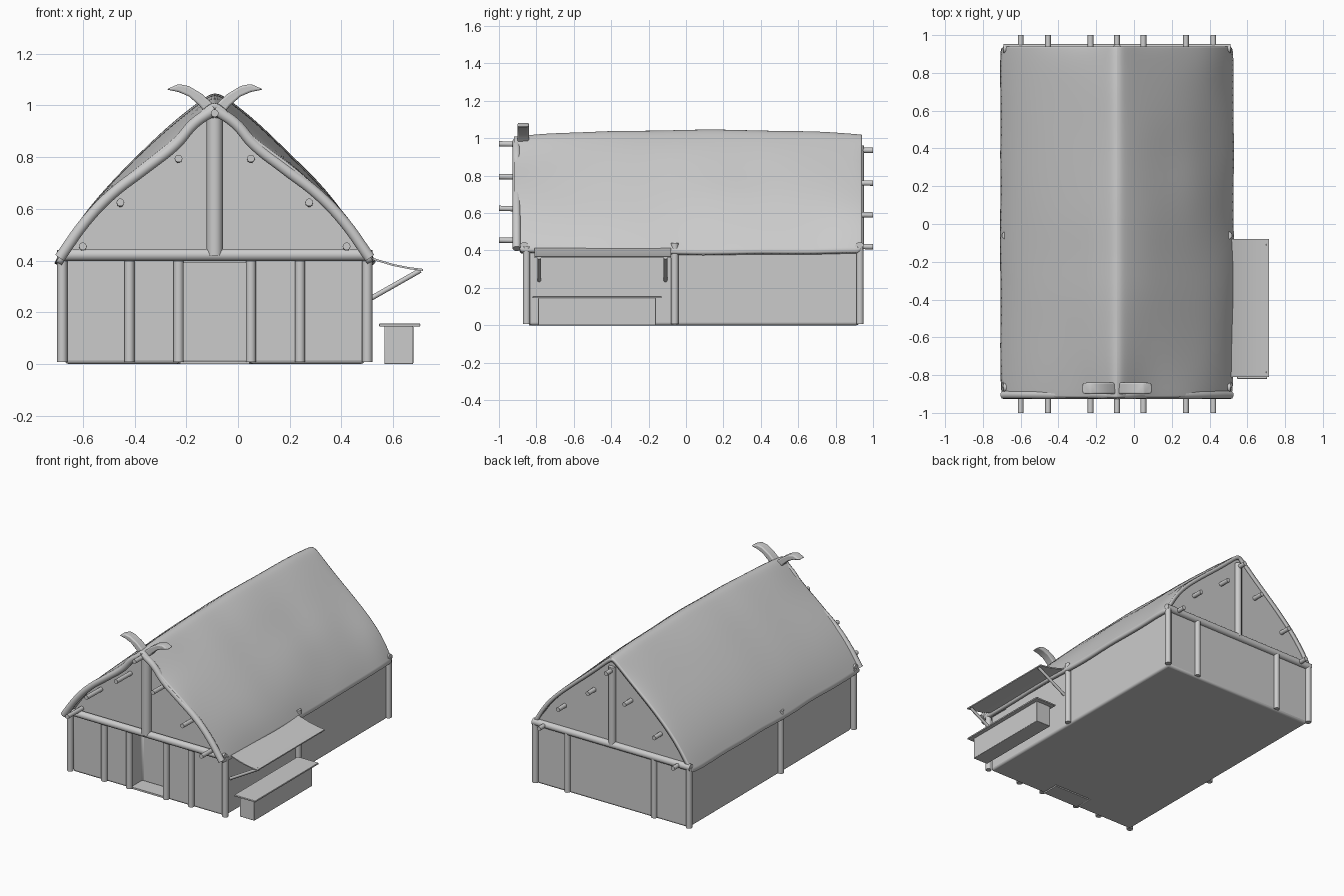
import bpy, bmesh, math
from mathutils import Vector, noise

cube = bpy.data.objects.get("Cube")
if cube:
    bpy.data.objects.remove(cube, do_unlink=True)

CX = -0.09            # centre line of the house
FRONT, BACK = -0.84, 0.925
HALF = 0.58           # half width of the walls


def add_object(name, data):
    ob = bpy.data.objects.new(name, data)
    bpy.context.collection.objects.link(ob)
    return ob


def smooth(ob, angle=40):
    bpy.ops.object.select_all(action='DESELECT')
    ob.select_set(True)
    bpy.context.view_layer.objects.active = ob
    bpy.ops.object.shade_smooth_by_angle(angle=math.radians(angle))


def prism(name, outline, offset, bevel=0.0):
    """Extrude a closed 3D outline along an offset vector."""
    bm = bmesh.new()
    face = bm.faces.new([bm.verts.new(p) for p in outline])
    ext = bmesh.ops.extrude_face_region(bm, geom=[face])
    moved = [g for g in ext["geom"] if isinstance(g, bmesh.types.BMVert)]
    bmesh.ops.translate(bm, verts=moved, vec=Vector(offset))
    bmesh.ops.recalc_face_normals(bm, faces=bm.faces)
    mesh = bpy.data.meshes.new(name)
    bm.to_mesh(mesh)
    bm.free()
    ob = add_object(name, mesh)
    if bevel:
        mod = ob.modifiers.new("soft_edges", 'BEVEL')
        mod.width = bevel
        mod.segments = 3
    smooth(ob)
    return ob


def box(name, x, y, z, bevel=0.0):
    outline = [(x[0], y[0], z[0]), (x[1], y[0], z[0]),
               (x[1], y[1], z[0]), (x[0], y[1], z[0])]
    return prism(name, outline, (0, 0, z[1] - z[0]), bevel)


def pole(name, points, radius, curved=False):
    """Round timber along a path."""
    cu = bpy.data.curves.new(name, 'CURVE')
    cu.dimensions = '3D'
    cu.bevel_depth = radius
    cu.bevel_resolution = 3
    cu.use_fill_caps = True
    if curved:
        sp = cu.splines.new('BEZIER')
        sp.bezier_points.add(len(points) - 1)
        for bp, p in zip(sp.bezier_points, points):
            bp.co = p
            bp.handle_left_type = bp.handle_right_type = 'AUTO'
        sp.resolution_u = 5
    else:
        sp = cu.splines.new('POLY')
        sp.points.add(len(points) - 1)
        for sp_point, p in zip(sp.points, points):
            sp_point.co = (*p, 1)
    return add_object(name, cu)


# Walls with a recessed doorway in the front
door_l, door_r, door_y = -0.225, 0.045, FRONT + 0.12
plan = [(CX - HALF, FRONT), (door_l, FRONT), (door_l, door_y), (door_r, door_y),
        (door_r, FRONT), (CX + HALF, FRONT), (CX + HALF, BACK), (CX - HALF, BACK)]
prism("walls", [(x, y, 0) for x, y in plan], (0, 0, 0.41), 0.015)
box("door_sill", (door_l, door_r), (FRONT, door_y), (0, 0.012))

# Roof cross-sections: (distance from centre, height)
middle = [(0, 1.055), (0.05, 1.025), (0.16, 0.94), (0.29, 0.815),
          (0.40, 0.705), (0.50, 0.59), (0.575, 0.48), (0.62, 0.39)]
sagged = [(0, 1.025), (0.05, 0.98), (0.15, 0.875), (0.27, 0.785),
          (0.38, 0.695), (0.47, 0.605), (0.55, 0.50), (0.61, 0.40)]


def section(sag):
    return [Vector(a).lerp(Vector(b), sag) for a, b in zip(middle, sagged)]


# Thatch: (y, amount of sag) for each station
stations = [(-0.92, 1.0), (-0.88, 0.85), (-0.74, 0.55), (-0.55, 0.35), (-0.36, 0.2),
            (-0.18, 0.1), (0, 0), (0.18, 0), (0.36, 0.1), (0.54, 0.2),
            (0.70, 0.25), (0.84, 0.35), (0.91, 0.5), (0.94, 0.65)]
bm = bmesh.new()
rows = []
for y, sag in stations:
    half = section(sag)
    across = [(-o, h) for o, h in reversed(half)] + [(o, h) for o, h in half[1:]]
    row = []
    for o, h in across:
        n = noise.noise(Vector((o * 4, y * 4, h * 3))) * 0.016
        edge = abs(o) / 0.62
        dy = 0.03 * edge ** 4 if y < -0.9 else 0
        row.append(bm.verts.new((CX + o + n * edge * 0.6, y + dy, h + n * 0.7)))
    rows.append(row)
for r0, r1 in zip(rows, rows[1:]):
    for j in range(len(r0) - 1):
        bm.faces.new((r0[j], r0[j + 1], r1[j + 1], r1[j]))
mesh = bpy.data.meshes.new("thatched_roof")
bm.to_mesh(mesh)
bm.free()
roof = add_object("thatched_roof", mesh)
smooth(roof, 60)
sub = roof.modifiers.new("subdivide", 'SUBSURF')
sub.levels = sub.render_levels = 2
shell = roof.modifiers.new("thickness", 'SOLIDIFY')
shell.thickness = 0.025
shell.offset = -1


# Gable panels following the underside of the roof
def gable(name, sag, y, depth):
    half = [(o * 0.97, max(h - 0.02, 0.39)) for o, h in section(sag)]
    outline = [(CX - o, y, h) for o, h in reversed(half)]
    outline += [(CX + o, y, h) for o, h in half[1:]]
    prism(name, outline, (0, depth, 0))


gable("front_gable", 0.95, FRONT, 0.15)
gable("back_gable", 0.6, BACK, -0.03)

# Upright posts
for x in (CX - 0.59, -0.42, -0.23, 0.05, 0.24, CX + 0.59):
    pole("front_post", [(x, FRONT - 0.012, 0.008), (x, FRONT - 0.012, 0.42)], 0.02)
for x in (CX - 0.585, -0.41, 0.25, CX + 0.585):
    pole("back_post", [(x, BACK + 0.005, 0.008), (x, BACK + 0.005, 0.42)], 0.02)
for side in (-1, 1):
    x = CX + side * 0.59
    pole("side_post", [(x, -0.06, 0.008), (x, -0.06, 0.44)], 0.02)

# Gable timbers
for name, y, top, r in (("front", FRONT - 0.025, 0.97, 0.032),
                        ("back", BACK + 0.003, 0.96, 0.025)):
    pole(name + "_tie_beam", [(CX - 0.6, y, 0.422), (CX + 0.6, y, 0.422)], 0.024)
    pole(name + "_king_post", [(CX, y, 0.42), (CX, y, top)], r)

# Curved front rafters
rafter = [(0.6, 0.41), (0.5, 0.55), (0.4, 0.655), (0.27, 0.755),
          (0.15, 0.85), (0.08, 0.93), (0, 0.985)]
for side in (-1, 1):
    pole("front_rafter", [(CX + side * o, -0.905, h) for o, h in rafter], 0.022, True)

# Purlins running the full length
for o, h in ((0, 0.97), (0.14, 0.795), (0.365, 0.625), (0.51, 0.455)):
    for side in ((-1, 1) if o else (1,)):
        x = CX + side * o
        pole("purlin", [(x, -1, h), (x, 1, h - 0.035)], 0.015)

# Crossed ridge horns
horn = [(-0.04, 0.955), (0.0, 1.0), (0.05, 1.045), (0.1, 1.075), (0.14, 1.083),
        (0.187, 1.062), (0.14, 1.052), (0.1, 1.035), (0.06, 1.0), (0.02, 0.95)]
for side in (-1, 1):
    prism("ridge_horn", [(CX + side * o, -0.9, h) for o, h in horn],
          (0, 0.06, 0), 0.008)

# Side awning with struts
sheet = [(0.46, 0.435), (0.53, 0.408), (0.6, 0.387), (0.66, 0.375), (0.715, 0.368)]
outline = [(x, -0.81, z) for x, z in sheet]
outline += [(x, -0.81, z - 0.008) for x, z in reversed(sheet)]
prism("awning", outline, (0, 0.73, 0))
for y in (-0.785, -0.11):
    pole("awning_strut", [(0.49, y, 0.24), (0.705, y, 0.362)], 0.01)

# Market counter
box("counter_base", (0.566, 0.678), (-0.79, -0.16), (0, 0.147), 0.004)
box("counter_top", (0.546, 0.705), (-0.82, -0.13), (0.145, 0.156), 0.003)
